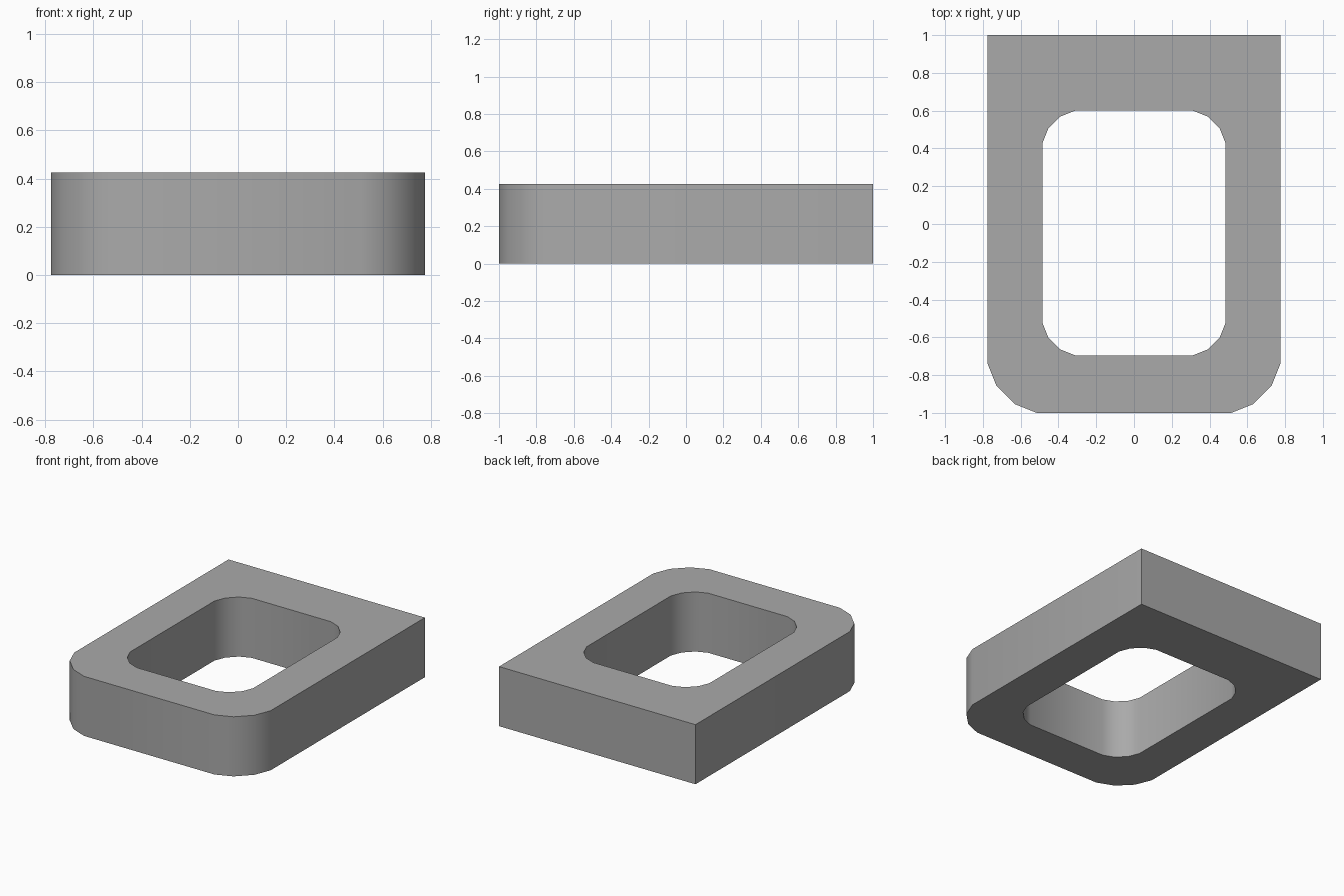
import bpy
import bmesh
import math

cube = bpy.data.objects.get("Cube")
if cube:
    bpy.data.objects.remove(cube, do_unlink=True)

HEIGHT = 0.425


def outline(half_width, y_front, y_back, front_radius, back_radius):
    """Counter-clockwise rectangle with softened corners (radius 0 = sharp)."""
    steps = [(0, 1), (0.18, 0.55), (0.55, 0.18), (1, 0)]

    def corner(y, radius, inward):
        if radius == 0:
            return [(half_width, y)]
        return [(half_width - a * radius, y + inward * b * radius) for a, b in steps]

    right = corner(y_front, front_radius, 1)[::-1] + corner(y_back, back_radius, -1)
    return right + [(-x, y) for x, y in reversed(right)]


def add_loop(bm, points):
    verts = [bm.verts.new((x, y, 0)) for x, y in points]
    return [bm.edges.new((v, verts[i - 1])) for i, v in enumerate(verts)]


# Flat ring: outer outline with a rounded window
bm = bmesh.new()
edges = add_loop(bm, outline(0.775, -1, 1, 0.26, 0))
edges += add_loop(bm, outline(0.485, -0.695, 0.6, 0.173, 0.173))
bmesh.ops.triangle_fill(bm, edges=edges, use_beauty=True, normal=(0, 0, 1))

# Raise it to full thickness
ring = bmesh.ops.extrude_face_region(bm, geom=bm.faces[:], use_keep_orig=True)
top = [g for g in ring["geom"] if isinstance(g, bmesh.types.BMVert)]
bmesh.ops.translate(bm, verts=top, vec=(0, 0, HEIGHT))
bmesh.ops.recalc_face_normals(bm, faces=bm.faces[:])

mesh = bpy.data.meshes.new("frame_block")
bm.to_mesh(mesh)
bm.free()
block = bpy.data.objects.new("frame_block", mesh)
bpy.context.collection.objects.link(block)

# Plain grey finish
grey = bpy.data.materials.new("plain_grey")
grey.use_nodes = True
colour = (0.4, 0.4, 0.4, 1)
grey.diffuse_color = colour
grey.node_tree.nodes["Principled BSDF"].inputs["Base Color"].default_value = colour
mesh.materials.append(grey)

# Smooth rounded corners, crisp rims
bpy.ops.object.select_all(action="DESELECT")
block.select_set(True)
bpy.context.view_layer.objects.active = block
bpy.ops.object.shade_smooth_by_angle(angle=math.radians(35))
